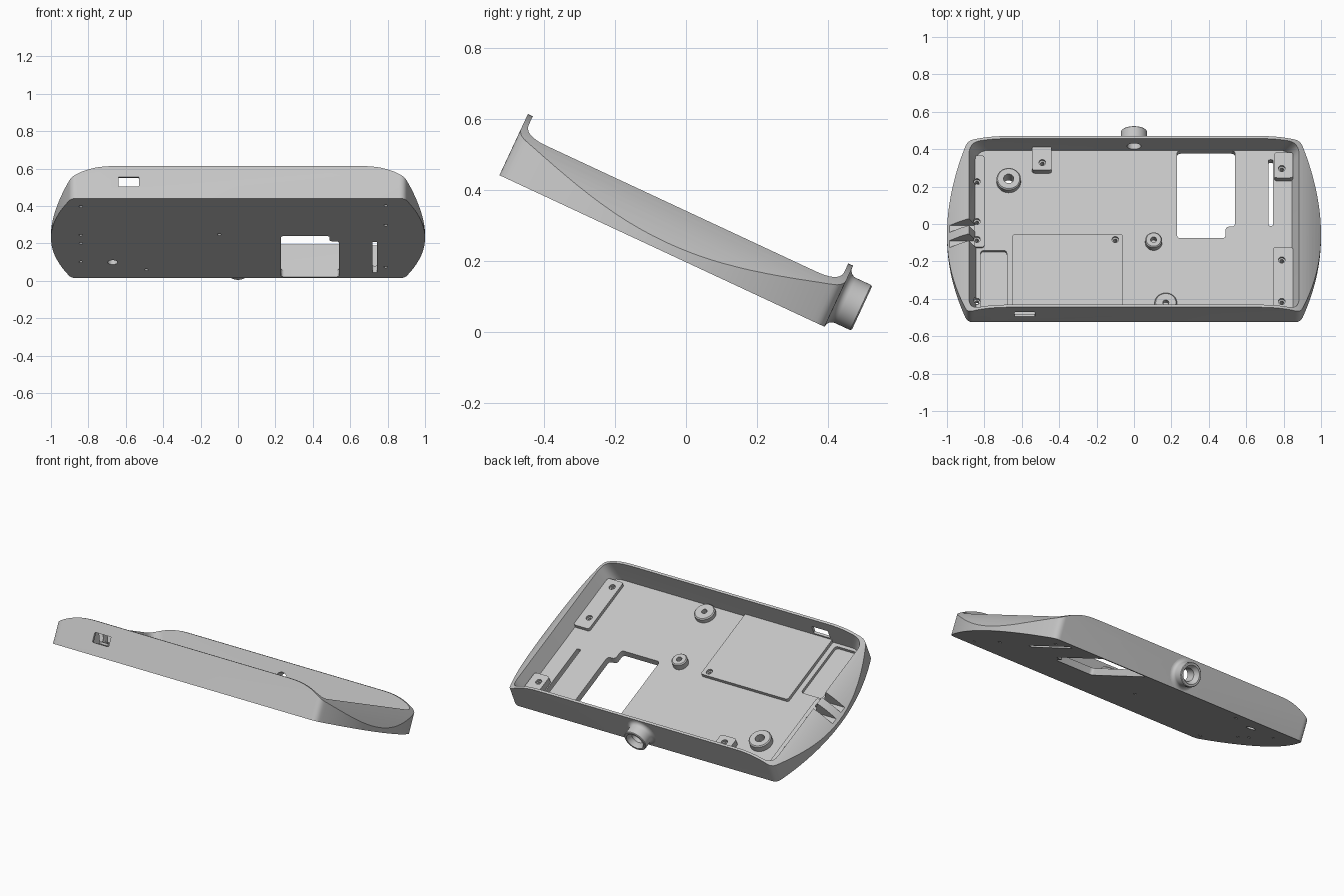
import bpy, bmesh, math
from mathutils import Matrix, Vector

cube = bpy.data.objects.get("Cube")
if cube:
    bpy.data.objects.remove(cube, do_unlink=True)

# The tray is built flat (x, depth, height) and tipped back by 25 degrees
TILT = Matrix.Translation((0, -0.0675, 0.2275)) @ Matrix.Rotation(math.radians(-25), 4, 'X')
FLOOR, TOP, HALF = 0.04, 0.19, 0.505

grey = bpy.data.materials.new("plain grey")
grey.use_nodes = True
grey.diffuse_color = (0.56, 0.56, 0.56, 1)
grey.node_tree.nodes["Principled BSDF"].inputs["Base Color"].default_value = (0.56, 0.56, 0.56, 1)

parts = []


def make(name, bm, visible=True):
    bmesh.ops.recalc_face_normals(bm, faces=bm.faces)
    mesh = bpy.data.meshes.new(name)
    bm.to_mesh(mesh)
    bm.free()
    mesh.materials.append(grey)
    obj = bpy.data.objects.new(name, mesh)
    bpy.context.collection.objects.link(obj)
    obj.matrix_world = TILT
    obj.hide_render = not visible
    if visible:
        parts.append(obj)
    return obj


def rounded(points, radius, steps=6):
    """Closed loop with its sharp corners rounded."""
    out, n = [], len(points)
    for i in range(n):
        p, a, b = (Vector(points[j % n]) for j in (i, i - 1, i + 1))
        da, db = (a - p).normalized(), (b - p).normalized()
        if da.dot(db) < -0.9 or radius == 0:
            out.append(p)
            continue
        s, e = p + da * radius, p + db * radius
        for k in range(steps + 1):
            t = k / steps
            out.append(s * (1 - t) ** 2 + p * 2 * t * (1 - t) + e * t * t)
    return out


def rect(x0, x1, y0, y1, r=0):
    return rounded([(x0, y0), (x1, y0), (x1, y1), (x0, y1)], r)


def circle(x, y, r, n=32):
    return [(x + r * math.cos(2 * math.pi * i / n), y + r * math.sin(2 * math.pi * i / n)) for i in range(n)]


def prism(bm, loop, a, b, axis='Z', top=None):
    place = (lambda p, t: (p[0], p[1], t)) if axis == 'Z' else (lambda p, t: (p[0], t, p[1]))
    low = [bm.verts.new(place(p, a)) for p in loop]
    high = [bm.verts.new(place(p, b)) for p in (top or loop)]
    bm.faces.new(low)
    bm.faces.new(high)
    for i in range(len(low)):
        j = (i + 1) % len(low)
        bm.faces.new((low[i], low[j], high[j], high[i]))


def solid(name, loop, a, b, visible=True, **kw):
    bm = bmesh.new()
    prism(bm, loop, a, b, **kw)
    return make(name, bm, visible)


def lathe(name, profile, centre, axis='Z', n=48):
    """Ring turned from a closed (radius, height) profile."""
    bm = bmesh.new()
    rings = []
    for i in range(n):
        c, s = math.cos(2 * math.pi * i / n), math.sin(2 * math.pi * i / n)
        rings.append([bm.verts.new(Vector(centre) + Vector((r * c, r * s, h) if axis == 'Z' else (r * c, h, r * s)))
                      for r, h in profile])
    for i in range(n):
        p, q = rings[i], rings[(i + 1) % n]
        for k in range(len(profile)):
            m = (k + 1) % len(profile)
            bm.faces.new((p[k], q[k], q[m], p[m]))
    return make(name, bm)


def boolean(obj, tool, operation='DIFFERENCE'):
    mod = obj.modifiers.new("cut", 'BOOLEAN')
    mod.operation, mod.solver, mod.object = operation, 'EXACT', tool
    bpy.context.view_layer.update()
    mesh = bpy.data.meshes.new_from_object(obj.evaluated_get(bpy.context.evaluated_depsgraph_get()))
    obj.modifiers.clear()
    obj.data = mesh


# Outer shell: bowed ends, and a top that curves down towards the sides
bow = [(1 - 0.11 * (t / 12) ** 2, HALF * t / 12) for t in range(-12, 13)]
shell = solid("tray_shell", rounded(bow + [(-x, y) for x, y in reversed(bow)], 0.03), 0, 0.25)
crown = [(0.65 + 0.4 * i / 24, TOP - 0.163 * (0.4 * i / 24 / 0.35) ** 2.5) for i in range(25)]
crown_loop = [(-1.05, -0.1), (1.05, -0.1)] + crown[::-1] + [(-x, z) for x, z in crown]
crown_tool = solid("crown_cutter", crown_loop, -0.7, 0.7, False, axis='Y')
boolean(shell, crown_tool, 'INTERSECT')

# Inner pocket with sloping side walls
pocket = solid("pocket_cutter", rect(-0.845, 0.845, -0.49, 0.49, 0.07), FLOOR, 0.3, False,
               top=rect(-0.954, 0.954, -0.49, 0.49, 0.07))
boolean(shell, pocket)

# Openings in the floor, walls and left side
openings = bmesh.new()
window = [(0.23, -0.028), (0.49, -0.028), (0.49, 0.04), (0.54, 0.04), (0.54, 0.489), (0.23, 0.489)]
prism(openings, rounded(window, 0.02), -0.1, 0.1)
prism(openings, rect(0.718, 0.744, 0.045, 0.435, 0.01), -0.1, 0.1)
prism(openings, rect(-0.64, -0.53, 0.07, 0.127, 0.006), -0.6, -0.4, axis='Y')
prism(openings, circle(0, 0.092, 0.037), 0.4, 0.6, axis='Y')
prism(openings, rect(-0.82, -0.68, -0.47, -0.1, 0.02), 0.022, 0.06)
for y0, y1 in ((0.005, 0.045), (-0.085, -0.044)):
    prism(openings, rect(-1.1, -0.83, y0, y1), 0.042, 0.2)
boolean(shell, make("opening_cutter", openings, False))

# Raised pads and ledges: name, x range, depth range, height above floor
pads = [
    ("circuit_plate", -0.65, -0.06, -0.495, -0.014, 0.02),
    ("right_ledge", 0.745, 0.85, -0.46, -0.09, 0.02),
    ("right_back_block", 0.75, 0.85, 0.31, 0.46, 0.04),
    ("back_block", -0.545, -0.44, 0.355, 0.495, 0.04),
    ("left_ledge", -0.855, -0.80, -0.085, 0.455, 0.012),
]
cut_parts = [shell]
for name, x0, x1, y0, y1, h in pads:
    cut_parts.append(solid(name, rect(x0, x1, y0, y1, 0.015), FLOOR - 0.01, FLOOR + h))

# Small wedge on the left side wall
solid("left_wedge", [(-0.95, -0.33), (-0.86, -0.36), (-0.86, -0.26), (-0.95, -0.28)], 0.03, 0.075)

# Screw holes with counterbores: x, depth, surface height
screws = [(-0.84, 0.3, 0.052), (-0.84, 0.065, 0.052), (-0.84, -0.04, 0.052), (-0.84, -0.4, 0.04),
          (0.79, 0.365, 0.08), (0.79, -0.165, 0.06), (0.79, -0.41, 0.06), (-0.49, 0.4, 0.08),
          (-0.1, -0.045, 0.06)]
holes, bores = bmesh.new(), bmesh.new()
for x, y, top in screws:
    prism(holes, circle(x, y, 0.01, 16), -0.05, 0.12)
    prism(bores, circle(x, y, 0.018, 20), top - 0.014, 0.12)
prism(holes, circle(-0.67, 0.305, 0.027), -0.05, 0.12)
hole_tool, bore_tool = make("hole_cutter", holes, False), make("bore_cutter", bores, False)
for obj in cut_parts:
    boolean(obj, hole_tool)
    boolean(obj, bore_tool)


# Round mounting posts
def post(name, x, y, r, hole, h):
    lathe(name, [(hole, FLOOR - 0.005), (r, FLOOR - 0.005), (r, FLOOR + h - 0.006),
                 (r - 0.006, FLOOR + h), (hole, FLOOR + h)], (x, y, 0))


post("large_post", -0.67, 0.305, 0.065, 0.027, 0.04)
post("centre_post", 0.105, -0.055, 0.045, 0.016, 0.04)
post("front_post", 0.17, -0.422, 0.06, 0.016, 0.03)

# Cable collar flaring out of the back wall
flare = [(0.092 - 0.022 * math.sin(a), 0.527 - 0.022 * math.cos(a))
         for a in (math.pi / 2 * i / 6 for i in range(7))]
lathe("cable_collar", [(0.037, 0.495), (0.092, 0.495)] + flare +
      [(0.07, 0.574), (0.066, 0.578), (0.055, 0.578), (0.046, 0.56), (0.037, 0.55)], (0, 0, 0.092), 'Y')

# Remove the cutting tools and smooth the curved faces
for obj in [o for o in bpy.data.objects if o.name.endswith("_cutter")]:
    bpy.data.objects.remove(obj, do_unlink=True)
bpy.ops.object.select_all(action='DESELECT')
for obj in parts:
    obj.select_set(True)
bpy.context.view_layer.objects.active = shell
bpy.ops.object.shade_smooth_by_angle(angle=math.radians(30))
